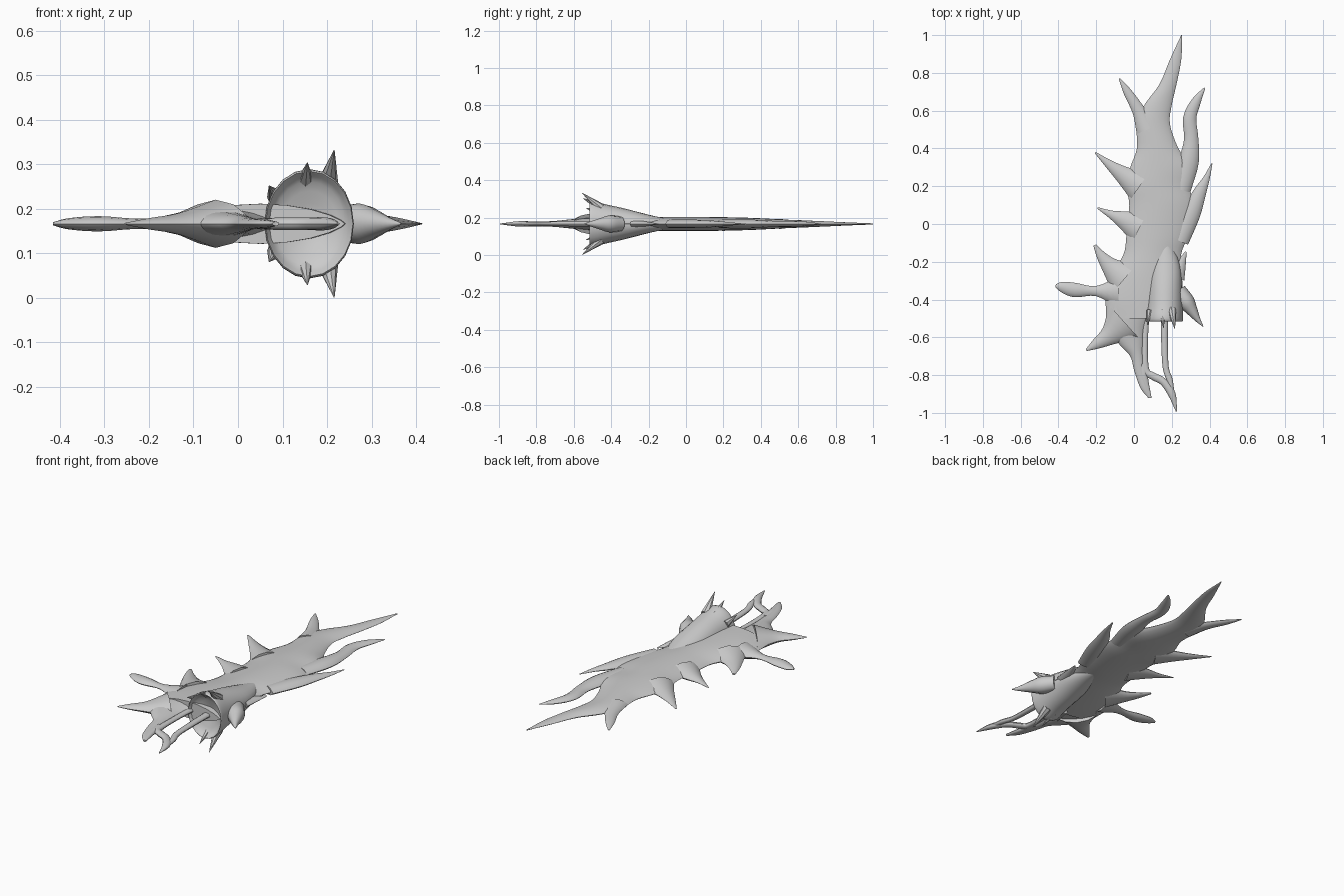
import bpy
import bmesh
import math
from mathutils import Vector

cube = bpy.data.objects.get("Cube")
if cube:
    bpy.data.objects.remove(cube)

MID = 0.166  # height of the symmetry plane

grey = bpy.data.materials.new("pale_grey")
grey.use_nodes = True
grey.diffuse_color = (0.6, 0.6, 0.6, 1)
grey.node_tree.nodes["Principled BSDF"].inputs["Base Color"].default_value = grey.diffuse_color


def smooth_path(points, steps):
    """Catmull-Rom interpolation through the stations."""
    pts = [Vector(p) for p in points]
    pts = [2 * pts[0] - pts[1]] + pts + [2 * pts[-1] - pts[-2]]
    out = []
    for a, b, c, d in zip(pts, pts[1:], pts[2:], pts[3:]):
        for i in range(steps):
            t = i / steps
            out.append(b + 0.5 * t * (c - a + t * (2 * a - 5 * b + 4 * c - d
                                                   + t * (3 * (b - c) + d - a))))
    return out + [pts[-2]]


def finish(name, bm):
    bmesh.ops.recalc_face_normals(bm, faces=bm.faces)
    mesh = bpy.data.meshes.new(name)
    bm.to_mesh(mesh)
    bm.free()
    mesh.materials.append(grey)
    obj = bpy.data.objects.new(name, mesh)
    bpy.context.collection.objects.link(obj)
    bpy.ops.object.select_all(action='DESELECT')
    obj.select_set(True)
    bpy.context.view_layer.objects.active = obj
    bpy.ops.object.shade_smooth_by_angle(angle=math.radians(40))
    return obj


def loft(name, stations, follow=True, edge=1.5, sides=16, steps=4):
    """Loft flattened rings through (x, y, half width, half height);
    a higher edge power gives a sharper rim."""
    path = smooth_path([Vector(s) for s in stations], steps)
    bm = bmesh.new()
    rings = []
    for i, (x, y, w, h) in enumerate(path):
        side = Vector((1, 0))
        if follow:
            a, b = path[max(i - 1, 0)], path[min(i + 1, len(path) - 1)]
            d = Vector((b[0] - a[0], b[1] - a[1])).normalized()
            side = Vector((-d.y, d.x))
        w, h = max(w, 0.001), max(h, 0.001)
        ring = []
        for k in range(sides):
            ang = math.tau * k / sides
            c, s = math.cos(ang) * w, math.sin(ang)
            z = math.copysign(abs(s) ** edge, s) * h
            ring.append(bm.verts.new((x + side.x * c, y + side.y * c, MID + z)))
        rings.append(ring)
    for r, q in zip(rings, rings[1:]):
        for k in range(sides):
            n = (k + 1) % sides
            bm.faces.new((r[k], r[n], q[n], q[k]))
    bm.faces.new(rings[0])
    bm.faces.new(rings[-1])
    return finish(name, bm)


def blade(name, points, ratio=0.45, edge=1.5):
    """Tapered spike lying in the symmetry plane."""
    loft(name, [(x, y, w, w * ratio) for x, y, w in points], edge=edge, sides=12)


def slab(name, rows):
    """Flat body from rows of (y, right edge, left edge, half height)."""
    loft(name, [((a + b) / 2, y, (b - a) / 2, h) for y, a, b, h in rows], follow=False, sides=20)


# Long blade body and the web that tapers off at the front
slab("main_blade", [
    (1, .25, .255, .003), (.87, .19, .25, .008), (.74, .135, .225, .014),
    (.63, .055, .2, .019), (.53, .015, .19, .023), (.4, .015, .235, .03),
    (.3, -.02, .3, .034), (.2, -.04, .295, .036), (.1, -.025, .31, .038),
    (-.06, -.04, .285, .038), (-.16, -.055, .25, .038), (-.28, -.12, .255, .042),
    (-.4, -.15, .255, .045), (-.5, -.14, .24, .045)])
slab("front_web", [
    (-.42, -.15, .12, .035), (-.55, -.14, .06, .03), (-.64, -.075, .05, .022),
    (-.7, -.02, .05, .016), (-.78, .002, .06, .012), (-.87, .035, .08, .009),
    (-.92, .075, .092, .004)])

# Spikes along the right edge, from back to front
right_spikes = [
    [(.07, .5, .06), (.025, .6, .035), (-.035, .7, .022), (-.077, .77, .004)],
    [(.03, .2, .085), (-.05, .255, .05), (-.13, .315, .024), (-.205, .378, .004)],
    [(.03, -.02, .085), (-.05, .02, .05), (-.12, .05, .022), (-.193, .085, .004)],
    [(-.05, -.29, .1), (-.125, -.225, .05), (-.175, -.165, .025), (-.208, -.112, .008)],
    [(-.08, -.36, .085), (-.2, -.355, .027), (-.31, -.35, .038),
     (-.38, -.333, .028), (-.415, -.328, .008)],
    [(-.05, -.52, .12), (-.13, -.59, .055), (-.2, -.635, .028), (-.253, -.668, .005)],
]
for i, points in enumerate(right_spikes):
    blade("right_spike_%d" % (i + 1), points)

# Curved spikes along the left edge
left_spikes = [
    [(.25, .18, .05), (.29, .33, .053), (.303, .45, .038), (.295, .56, .035),
     (.33, .65, .025), (.374, .72, .004)],
    [(.24, -.09, .05), (.3, .05, .05), (.345, .16, .036), (.383, .24, .018), (.412, .32, .003)],
    [(.22, -.28, .05), (.245, -.22, .03), (.275, -.147, .004)],
]
for i, points in enumerate(left_spikes):
    blade("left_spike_%d" % (i + 1), points)

# Flared bell with a hollow mouth
loft("flared_bell", [
    (.17, -.08, .02, .025), (.17, -.17, .06, .042), (.168, -.25, .082, .062),
    (.165, -.34, .09, .085), (.163, -.43, .096, .105), (.16, -.49, .1, .122),
    (.16, -.515, .098, .118), (.16, -.49, .08, .095), (.165, -.465, .02, .02)],
    follow=False, edge=1.0, sides=20, steps=3)

# Round horn on the left of the bell
blade("side_horn", [(.235, -.35, .04), (.275, -.41, .045), (.305, -.455, .032),
                    (.337, -.505, .015), (.366, -.543, .002)], ratio=1, edge=1)


def tooth(name, base, tip, radius):
    """Thin cone on the rim of the bell."""
    base, tip = Vector(base), Vector(tip)
    axis = tip - base
    bm = bmesh.new()
    bmesh.ops.create_cone(bm, segments=8, radius1=radius, radius2=0.001,
                          depth=axis.length, cap_ends=True)
    bm.transform(axis.to_track_quat('Z', 'Y').to_matrix().to_4x4())
    bmesh.ops.translate(bm, verts=bm.verts, vec=(base + tip) / 2 + Vector((0, 0, MID)))
    finish(name, bm)


# Rim teeth, mirrored above and below
for label, s in (("upper", 1), ("lower", -1)):
    tooth(label + "_outer_tooth", (.2, -.455, .085 * s), (.216, -.555, .165 * s), .026)
    tooth(label + "_middle_tooth", (.15, -.46, .09 * s), (.156, -.55, .137 * s), .022)
    tooth(label + "_inner_tooth", (.085, -.46, .06 * s), (.07, -.535, .085 * s), .02)

# Slim struts reaching forward from the mouth
blade("right_strut", [(.065, -.46, .018), (.058, -.62, .016), (.062, -.77, .018),
                      (.1, -.805, .02), (.155, -.835, .02), (.2, -.9, .02),
                      (.225, -.993, .003)], ratio=.7, edge=1)
blade("left_strut", [(.162, -.46, .02), (.162, -.62, .018), (.168, -.76, .016),
                     (.19, -.83, .016), (.205, -.92, .01)], ratio=.7, edge=1)
blade("prong_tip", [(.05, -.74, .02), (.055, -.82, .02), (.085, -.92, .008)], ratio=.6, edge=1)
